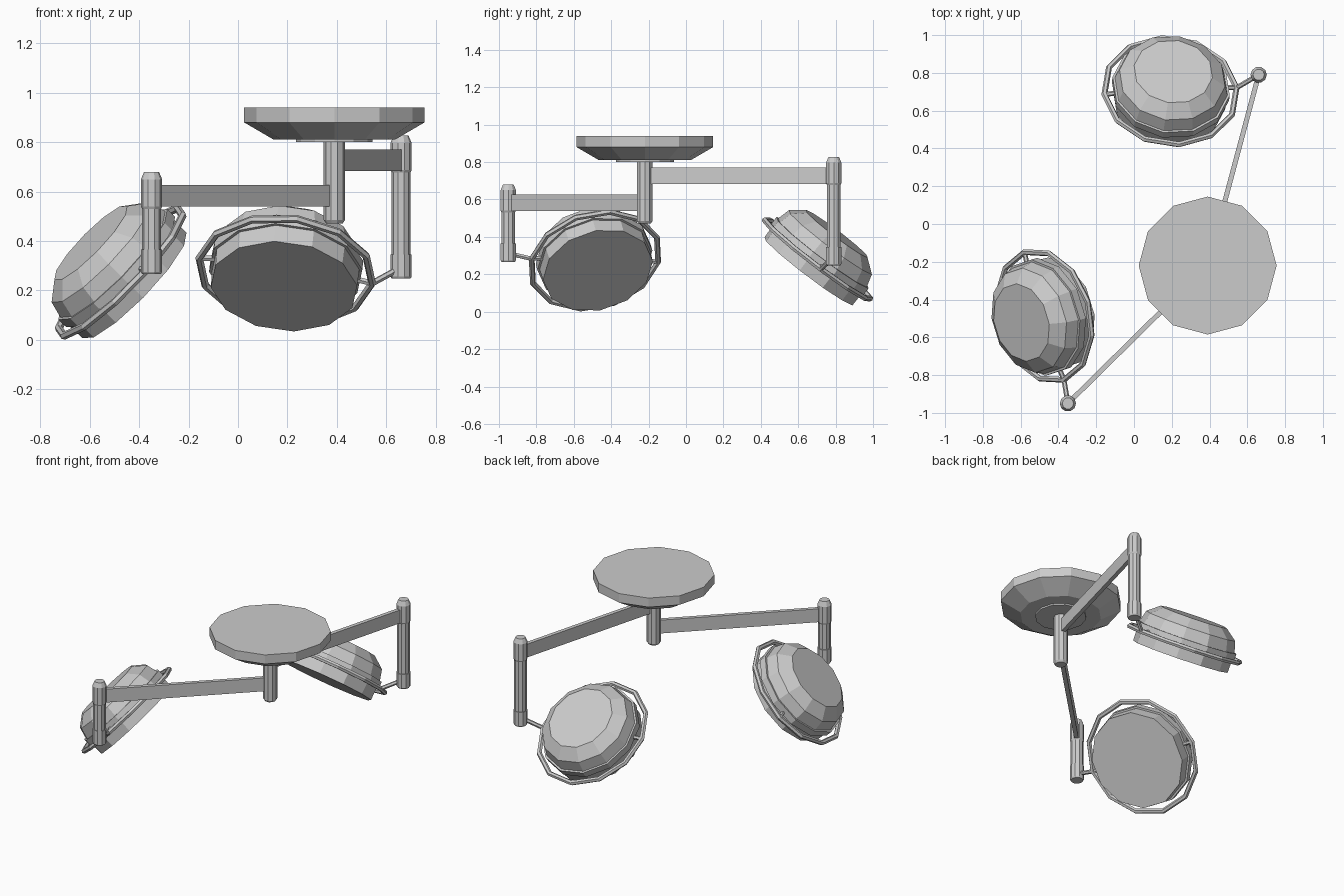
import bpy, bmesh, math
from mathutils import Vector, Matrix

if "Cube" in bpy.data.objects:
    bpy.data.objects.remove(bpy.data.objects["Cube"])


def finish(name, bm, matrix=None):
    bmesh.ops.recalc_face_normals(bm, faces=bm.faces)
    me = bpy.data.meshes.new(name)
    bm.to_mesh(me)
    bm.free()
    ob = bpy.data.objects.new(name, me)
    bpy.context.collection.objects.link(ob)
    if matrix:
        ob.matrix_world = matrix
    return ob


def lathe(name, profile, sides, matrix, turn=0.0):
    """Closed solid of revolution about local z from (radius, height) pairs."""
    bm = bmesh.new()
    rings = []
    for r, z in profile:
        rings.append([bm.verts.new((r * math.cos(turn + 2 * math.pi * i / sides),
                                    r * math.sin(turn + 2 * math.pi * i / sides), z))
                      for i in range(sides)])
    for a, b in zip(rings, rings[1:]):
        for i in range(sides):
            j = (i + 1) % sides
            bm.faces.new((a[i], a[j], b[j], b[i]))
    bm.faces.new(rings[0])
    bm.faces.new(rings[-1])
    return finish(name, bm, matrix)


def torus(name, R, r, sides, tube, matrix):
    bm = bmesh.new()
    rings = []
    for i in range(sides):
        a = 2 * math.pi * i / sides
        ring = []
        for k in range(tube):
            b = 2 * math.pi * k / tube
            d = R + r * math.cos(b)
            ring.append(bm.verts.new((d * math.cos(a), d * math.sin(a), r * math.sin(b))))
        rings.append(ring)
    for i in range(sides):
        a, b = rings[i], rings[(i + 1) % sides]
        for k in range(tube):
            m = (k + 1) % tube
            bm.faces.new((a[k], b[k], b[m], a[m]))
    return finish(name, bm, matrix)


def rod(name, p, q, r, sides=6):
    p, q = Vector(p), Vector(q)
    m = Matrix.Translation(p) @ (q - p).to_track_quat('Z', 'Y').to_matrix().to_4x4()
    return lathe(name, [(r, 0), (r, (q - p).length)], sides, m)


def bar(name, p, q, z0, z1, width):
    """Flat upright bar between two plan points."""
    p, q = Vector(p), Vector(q)
    d = q - p
    bm = bmesh.new()
    bmesh.ops.create_cube(bm, size=1)
    bmesh.ops.scale(bm, vec=(d.length, width, z1 - z0), verts=bm.verts)
    mid = (p + q) / 2
    m = Matrix.Translation((mid.x, mid.y, (z0 + z1) / 2)) @ Matrix.Rotation(math.atan2(d.y, d.x), 4, 'Z')
    return finish(name, bm, m)


# Ceiling canopy and central column
HUB = (0.39, -0.22)
hub = Matrix.Translation((*HUB, 0))
lathe("ceiling_canopy", [(0.245, 0.81), (0.365, 0.88), (0.365, 0.94)], 12, hub)
lathe("canopy_collar", [(0.155, 0.80), (0.155, 0.82)], 12, hub)
lathe("central_column", [(0.034, 0.472), (0.043, 0.485), (0.043, 0.81)], 10, hub)


def lamp(tag, post, z_bottom, z_top, arm_z, centre, normal, axis):
    # Swing arm and drop post
    bar(tag + "_swing_arm", HUB, post, arm_z, arm_z + 0.088, 0.026)
    m = Matrix.Translation((*post, 0))
    lathe(tag + "_drop_post", [(0.038, z_bottom + 0.05), (0.038, z_top - 0.1)], 10, m)
    lathe(tag + "_post_head", [(0.038, z_top - 0.15), (0.043, z_top - 0.14),
                               (0.043, z_top - 0.03), (0.03, z_top)], 10, m)
    lathe(tag + "_post_foot", [(0.038, z_bottom), (0.043, z_bottom + 0.008),
                               (0.043, z_bottom + 0.098)], 10, m)

    # Local frame: z out of the dome back, x along the pivot axis
    n = Vector(normal).normalized()
    u = Vector(axis)
    u = (u - n * u.dot(n)).normalized()
    c = Vector(centre)
    frame = Matrix.Translation(c) @ Matrix((u, n.cross(u), n)).transposed().to_4x4()

    # Lamp head: lens drum, rim and stepped dome
    lathe(tag + "_lamp_head", [(0.30, -0.08), (0.302, 0.0), (0.314, 0.0), (0.314, 0.045),
                               (0.302, 0.045), (0.283, 0.115), (0.21, 0.172)],
          12, frame, math.pi / 12)
    torus(tag + "_handle_ring", 0.354, 0.016, 12, 6, frame)
    for side, name in ((1, "_inner_pivot"), (-1, "_outer_pivot")):
        rod(tag + name, frame @ Vector((side * 0.28, 0, 0.01)),
            frame @ Vector((side * 0.354, 0, 0)), 0.013)
    rod(tag + "_yoke_link", frame @ Vector((0.354, 0, 0)),
        (*post, z_bottom + 0.045), 0.013)


lamp("front", (-0.35, -0.95), 0.267, 0.68, 0.539,
     (-0.475, -0.487, 0.275), (-0.70, -0.20, 0.68), (0.298, -0.954, 0.02))
lamp("rear", (0.66, 0.79), 0.248, 0.827, 0.683,
     (0.193, 0.703, 0.28), (0.085, 0.60, 0.79), (0.99, 0.05, -0.145))
